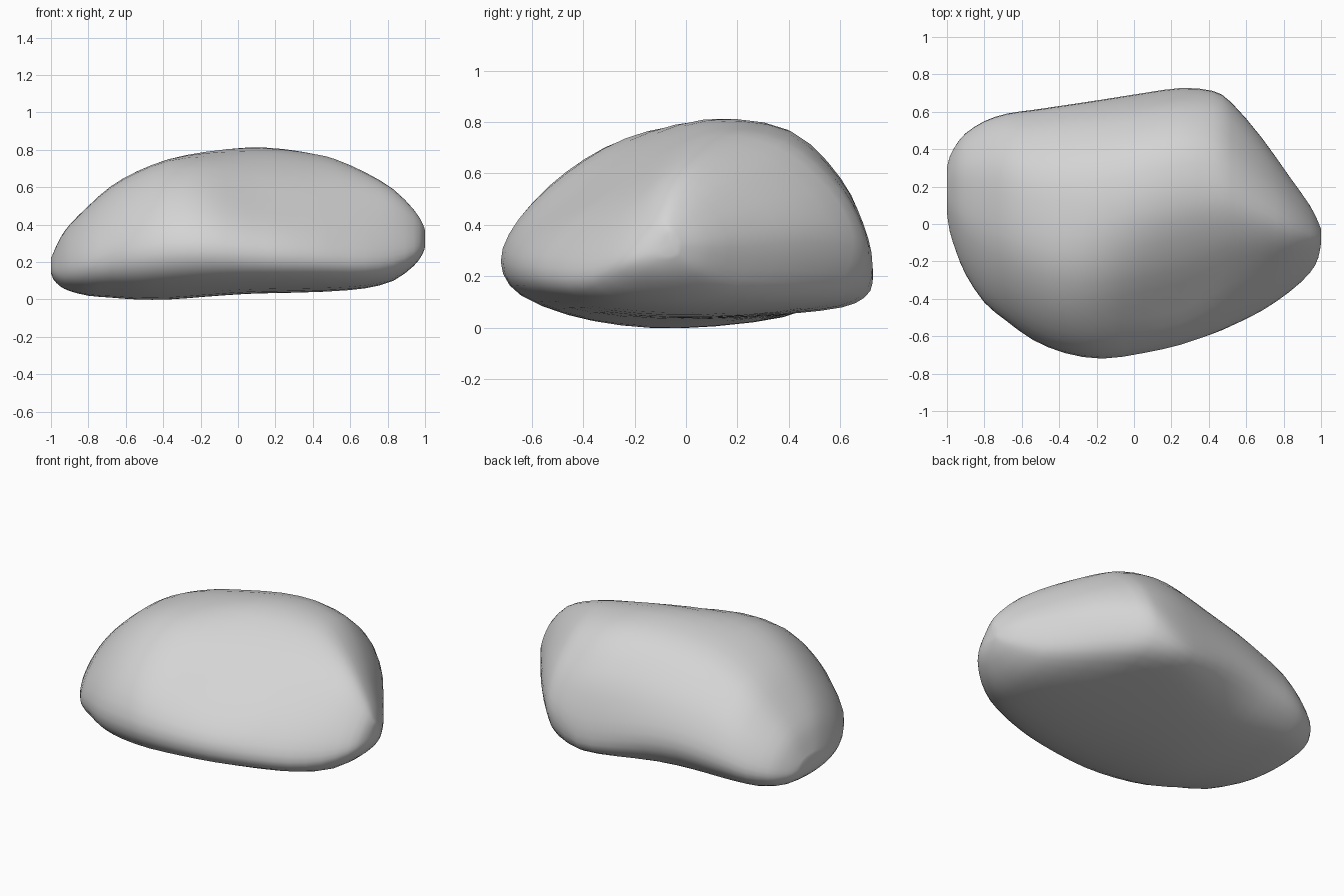
import bpy
import bmesh
from mathutils import Vector

default_cube = bpy.data.objects.get("Cube")
if default_cube:
    bpy.data.objects.remove(default_cube, do_unlink=True)

# Extents of the stone along its length: x, y min, y max, z min, z max
STATIONS = [
    (-1, .06, .3, .14, .22), (-.985, -.04, .36, .105, .255),
    (-.95, -.15, .425, .07, .33), (-.9, -.27, .485, .045, .4),
    (-.8, -.42, .55, .02, .5), (-.68, -.52, .59, .01, .605),
    (-.54, -.62, .61, 0, .685), (-.37, -.69, .635, 0, .75),
    (-.17, -.72, .665, .015, .79), (.05, -.69, .7, .03, .81),
    (.25, -.645, .727, .035, .8), (.42, -.585, .712, .04, .775),
    (.52, -.54, .65, .045, .75), (.68, -.46, .465, .06, .68),
    (.83, -.36, .255, .1, .59), (.94, -.26, .1, .18, .48),
    (.985, -.18, .01, .24, .41), (1, -.1, -.03, .28, .37),
]

# Cross-sections in a unit box, from the underside round by the back
SECTION_RIGHT = [
    (0, -1), (.62, -.88), (.9, -.62), (1, -.28), (.93, .14), (.76, .55), (.48, .9),
    (.08, 1), (-.3, .93), (-.64, .61), (-.9, .14), (-1, -.33), (-.87, -.7), (-.5, -.93),
]
SECTION_MIDDLE = [
    (0, -1), (.7, -.92), (.95, -.79), (1, -.53), (.95, -.08), (.82, .42), (.54, .9),
    (.1, 1), (-.3, .71), (-.63, .26), (-.9, -.15), (-1, -.47), (-.92, -.75), (-.57, -.94),
]
SECTION_LEFT = [
    (.05, -1), (.6, -.88), (.87, -.63), (1, -.12), (.93, .25), (.74, .58), (.47, .86),
    (.14, 1), (-.15, .86), (-.46, .5), (-.8, 0), (-1, -.45), (-.95, -.75), (-.6, -.95),
]
MIDDLE_X, RIGHT_X, LEFT_X = .22, -.4, .68


def spline(a, b, c, d, t):
    """Smooth curve from b to c."""
    return b + .5 * t * (c - a + t * (2 * a - 5 * b + 4 * c - d + t * (3 * (b - c) + d - a)))


def blended_section(x):
    """Pass from one cross-section to the next along the length."""
    end, end_x = (SECTION_RIGHT, RIGHT_X) if x < MIDDLE_X else (SECTION_LEFT, LEFT_X)
    weight = min(1, (x - MIDDLE_X) / (end_x - MIDDLE_X))
    weight = weight * weight * (3 - 2 * weight)
    return [Vector(m).lerp(Vector(e), weight) for m, e in zip(SECTION_MIDDLE, end)]


def make_ring(station, steps=3):
    """Fit a smooth closed section into the extents of one station."""
    x, y_min, y_max, z_min, z_max = station
    points = blended_section(x)
    count = len(points)
    ring = []
    for i in range(count):
        corners = [points[(i + k) % count] for k in (-1, 0, 1, 2)]
        for step in range(steps):
            u, v = spline(*corners, step / steps)
            y = (y_min + y_max + u * (y_max - y_min)) / 2
            z = (z_min + z_max + v * (z_max - z_min)) / 2
            ring.append(Vector((x, y, z)))
    return ring


def refine_length(rings, steps=2):
    """Add smooth in-between rings along the length."""
    last = len(rings) - 1
    refined = []
    for i in range(last):
        around = [rings[min(max(i + k, 0), last)] for k in (-1, 0, 1, 2)]
        for step in range(steps):
            refined.append([spline(*corners, step / steps) for corners in zip(*around)])
    return refined + [rings[last]]


# Stone body: skin the rings and close both ends
rings = refine_length([make_ring(station) for station in STATIONS])
bm = bmesh.new()
loops = [[bm.verts.new(point) for point in ring] for ring in rings]
for near, far in zip(loops, loops[1:]):
    for i in range(len(near)):
        bm.faces.new((near[i - 1], near[i], far[i], far[i - 1]))
for loop in (loops[0], loops[-1]):
    cap = bm.faces.new(loop)
    bmesh.ops.poke(bm, faces=[cap])
bmesh.ops.recalc_face_normals(bm, faces=bm.faces)
for face in bm.faces:
    face.smooth = True

mesh = bpy.data.meshes.new("stone")
bm.to_mesh(mesh)
bm.free()
stone = bpy.data.objects.new("stone", mesh)
bpy.context.collection.objects.link(stone)

# Plain grey stone colour
grey = bpy.data.materials.new("stone grey")
grey.use_nodes = True
colour = (.66, .66, .66, 1)
grey.diffuse_color = colour
grey.node_tree.nodes["Principled BSDF"].inputs["Base Color"].default_value = colour
mesh.materials.append(grey)
